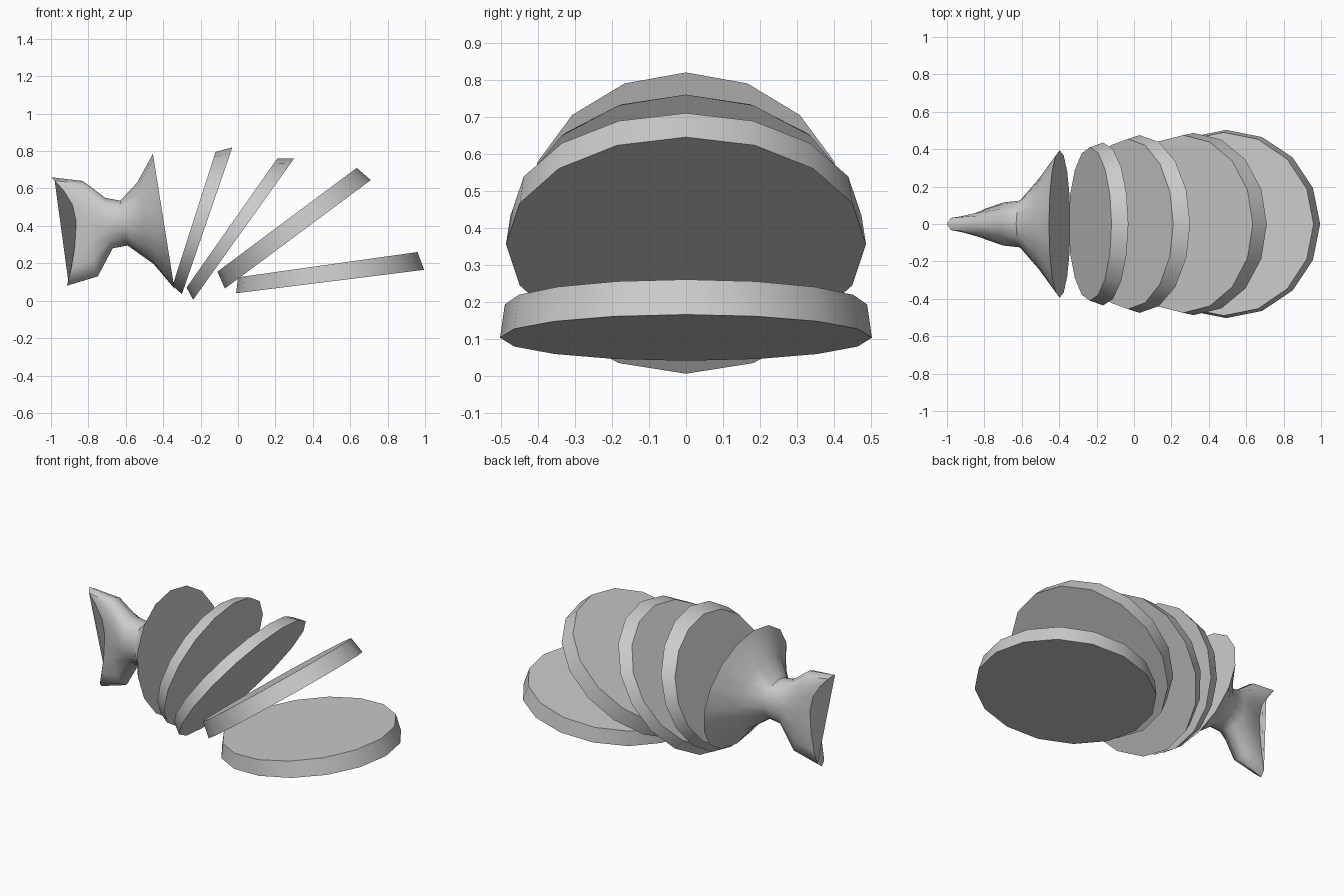
import bpy
import bmesh
import math

SIDES = 16

cube = bpy.data.objects.get("Cube")
if cube:
    bpy.data.objects.remove(cube, do_unlink=True)

grey = bpy.data.materials.new("plain_grey")
grey.use_nodes = True
colour = (0.6, 0.6, 0.6, 1)
grey.diffuse_color = colour
grey.node_tree.nodes["Principled BSDF"].inputs["Base Color"].default_value = colour


def ring(bm, top, mid, bottom, width, blunt=1.0):
    """Oval loop through top and bottom, bowed along x towards mid."""
    loop = []
    for i in range(SIDES):
        a = math.tau * i / SIDES
        s, c = math.sin(a), math.cos(a)
        end = top if c >= 0 else bottom
        z = mid[1] + (end[1] - mid[1]) * abs(c)
        x = mid[0] + (end[0] - mid[0]) * c * c
        y = math.copysign(abs(s) ** blunt, s) * width if abs(s) > 1e-6 else 0
        loop.append(bm.verts.new((x, y, z)))
    return loop


def flat_ring(bm, top, bottom, width):
    """Oval loop in a tilted plane."""
    loop = []
    for i in range(SIDES):
        a = math.tau * i / SIDES
        t = (1 + math.cos(a)) / 2
        x, z = (b + (e - b) * t for e, b in zip(top, bottom))
        loop.append(bm.verts.new((x, math.sin(a) * width, z)))
    return loop


def skin(name, bm, loops):
    """Bridge the loops, cap both ends and make the object."""
    for a, b in zip(loops, loops[1:]):
        for i in range(SIDES):
            j = (i + 1) % SIDES
            bm.faces.new((a[i], a[j], b[j], b[i]))
    bm.faces.new(loops[0])
    bm.faces.new(loops[-1])
    bmesh.ops.recalc_face_normals(bm, faces=bm.faces)
    mesh = bpy.data.meshes.new(name)
    bm.to_mesh(mesh)
    bm.free()
    mesh.materials.append(grey)
    obj = bpy.data.objects.new(name, mesh)
    bpy.context.collection.objects.link(obj)
    bpy.ops.object.select_all(action='DESELECT')
    obj.select_set(True)
    bpy.context.view_layer.objects.active = obj
    bpy.ops.object.shade_smooth_by_angle(angle=math.radians(50))


# Body slices, fanned out: (top, bottom, half width) of the left and right cuts
slices = {
    "slice_near_tail": (((-.12, .795), (-.35, .08), .41), ((-.03, .82), (-.30, .035), .435)),
    "slice_second": (((.21, .76), (-.275, .07), .455), ((.30, .76), (-.24, .005), .475)),
    "slice_third": (((.635, .71), (-.11, .155), .475), ((.71, .645), (-.07, .065), .487)),
    "slice_lying": (((.96, .26), (0, .125), .49), ((.995, .165), (-.01, .04), .503)),
}
for name, cuts in slices.items():
    bm = bmesh.new()
    skin(name, bm, [flat_ring(bm, *cut) for cut in cuts])

# Tail: flat cut, narrow neck, forked fin
bm = bmesh.new()
tail = [flat_ring(bm, (-.455, .785), (-.34, .065), .395)]
for top, mid, bottom, width, blunt in (
    ((-.54, .63), (-.51, .42), (-.45, .195), .24, 1),
    ((-.63, .535), (-.61, .42), (-.59, .295), .125, 1),
    ((-.71, .55), (-.70, .42), (-.67, .28), .115, 1),
    ((-.83, .64), (-.80, .42), (-.75, .13), .08, .6),
    ((-1, .66), (-.865, .42), (-.915, .08), .045, .35),
):
    tail.append(ring(bm, top, mid, bottom, width, blunt))
skin("tail", bm, tail)
